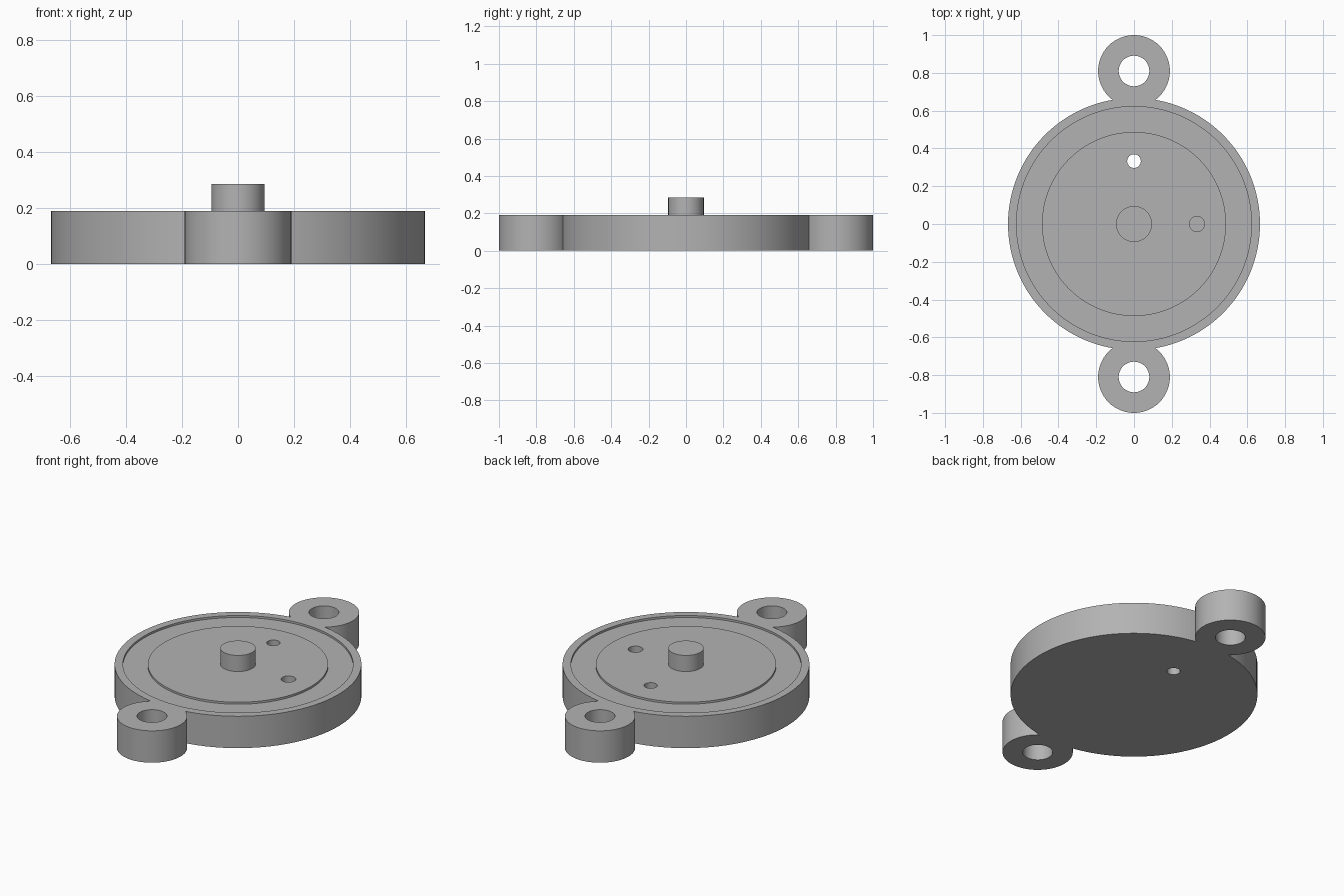
import bpy, bmesh, math
from mathutils import Matrix

cube = bpy.data.objects.get("Cube")
if cube:
    bpy.data.objects.remove(cube, do_unlink=True)

HEIGHT = 0.19
LUG_Y = 0.81

grey = bpy.data.materials.new("plain grey")
grey.use_nodes = True
colour = (0.45, 0.45, 0.45, 1)
grey.diffuse_color = colour
grey.node_tree.nodes["Principled BSDF"].inputs["Base Color"].default_value = colour


def finish(name, bm):
    bmesh.ops.recalc_face_normals(bm, faces=bm.faces)
    mesh = bpy.data.meshes.new(name)
    bm.to_mesh(mesh)
    bm.free()
    mesh.materials.append(grey)
    obj = bpy.data.objects.new(name, mesh)
    bpy.context.collection.objects.link(obj)
    return obj


def cylinder(name, radius, z0, z1, x=0, y=0, sides=64):
    bm = bmesh.new()
    bmesh.ops.create_cone(bm, cap_ends=True, segments=sides, radius1=radius,
                          radius2=radius, depth=z1 - z0,
                          matrix=Matrix.Translation((x, y, (z0 + z1) / 2)))
    return finish(name, bm)


def ring(name, inner, outer, z0, z1, sides=128):
    bm = bmesh.new()
    section = [(inner, z0), (outer, z0), (outer, z1), (inner, z1)]
    loops = []
    for i in range(sides):
        a = math.tau * i / sides
        loops.append([bm.verts.new((r * math.cos(a), r * math.sin(a), z))
                      for r, z in section])
    for i, a in enumerate(loops):
        b = loops[(i + 1) % sides]
        for j in range(4):
            k = (j + 1) % 4
            bm.faces.new((a[j], b[j], b[k], a[k]))
    return finish(name, bm)


def combine(target, tool, operation):
    mod = target.modifiers.new(tool.name, "BOOLEAN")
    mod.operation = operation
    mod.solver = "EXACT"
    mod.object = tool
    bpy.context.view_layer.objects.active = target
    bpy.ops.object.modifier_apply(modifier=mod.name)
    bpy.data.objects.remove(tool, do_unlink=True)


# Round housing with a mounting lug at each end
housing = cylinder("housing", 0.667, 0, HEIGHT, sides=128)
for side in (-1, 1):
    combine(housing, cylinder("lug", 0.19, 0, HEIGHT, y=side * LUG_Y), "UNION")
for side in (-1, 1):
    combine(housing, cylinder("lug_hole", 0.081, -0.1, 0.4, y=side * LUG_Y), "DIFFERENCE")

# Shallow groove around the raised centre face
combine(housing, ring("groove", 0.487, 0.622, HEIGHT - 0.012, 0.3), "DIFFERENCE")

# Through hole at the back and blind hole on the left
combine(housing, cylinder("through_hole", 0.036, -0.1, 0.4, y=0.333, sides=48), "DIFFERENCE")
combine(housing, cylinder("blind_hole", 0.04, 0.08, 0.4, x=0.333, sides=48), "DIFFERENCE")

# Central shaft
shaft = cylinder("shaft", 0.095, HEIGHT - 0.01, 0.286)

# Smooth round walls with sharp rims
for obj in (housing, shaft):
    bpy.ops.object.select_all(action="DESELECT")
    obj.select_set(True)
    bpy.context.view_layer.objects.active = obj
    bpy.ops.object.shade_smooth_by_angle(angle=math.radians(30))
